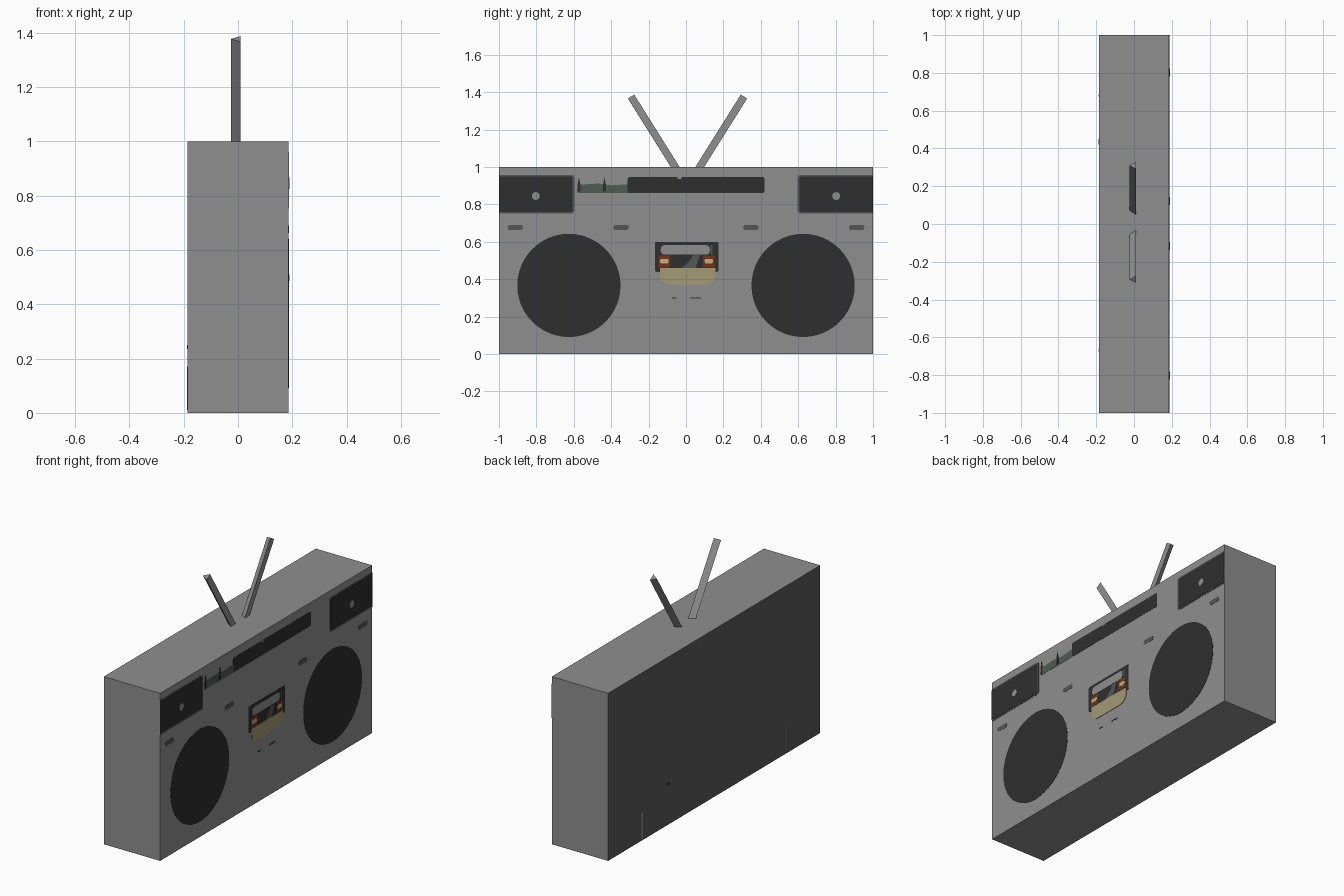
import bpy, bmesh, math
from mathutils import Vector

if "Cube" in bpy.data.objects:
    bpy.data.objects.remove(bpy.data.objects["Cube"])

HALF = 0.186      # half depth of the case
STEP = 0.0013     # thickness of one painted layer


def mat(name, r, g, b):
    m = bpy.data.materials.new(name)
    m.diffuse_color = (r, g, b, 1)
    m.use_nodes = True
    m.node_tree.nodes["Principled BSDF"].inputs["Base Color"].default_value = m.diffuse_color
    return m


BODY = mat("case grey", 0.27, 0.275, 0.27)
BLACK = mat("soft black", 0.028, 0.028, 0.028)
BACK = mat("back charcoal", 0.10, 0.105, 0.10)
MID = mat("trim grey", 0.09, 0.09, 0.09)
GREEN = mat("dial green grey", 0.085, 0.10, 0.09)
BROWN = mat("rust brown", 0.17, 0.035, 0.008)
CREAM = mat("cream", 0.60, 0.42, 0.22)
YELLOW = mat("pale yellow", 0.37, 0.32, 0.18)


def finish(name, bm, *mats):
    bmesh.ops.recalc_face_normals(bm, faces=bm.faces)
    me = bpy.data.meshes.new(name)
    bm.to_mesh(me)
    bm.free()
    for m in mats:
        me.materials.append(m)
    ob = bpy.data.objects.new(name, me)
    bpy.context.collection.objects.link(ob)
    return ob


def prism(name, ring, offset, *mats):
    """Extrude a closed ring of points along offset."""
    bm = bmesh.new()
    face = bm.faces.new([bm.verts.new(p) for p in ring])
    ext = bmesh.ops.extrude_face_region(bm, geom=[face], use_keep_orig=True)
    bmesh.ops.translate(bm, vec=offset,
                        verts=[v for v in ext["geom"] if isinstance(v, bmesh.types.BMVert)])
    return finish(name, bm, *mats)


def plate(name, outline, m, layer=1, side=1):
    """Thin painted plate on the speaker side (+1) or the back (-1)."""
    ring = [(side * HALF, y, z) for y, z in outline]
    return prism(name, ring, Vector((side * STEP * layer, 0, 0)), m)


def rect(y0, y1, z0, z1, radii=(0, 0, 0, 0)):
    """Rectangle with a radius per corner: low-left, low-right, top-right, top-left."""
    pts = []
    corners = ((y0, z0, 1, 1), (y1, z0, -1, 1), (y1, z1, -1, -1), (y0, z1, 1, -1))
    for i, ((y, z, sy, sz), r) in enumerate(zip(corners, radii)):
        if r == 0:
            pts.append((y, z))
            continue
        for k in range(6):
            a = math.pi + math.pi / 2 * (i + k / 5)
            pts.append((y + sy * r + r * math.cos(a), z + sz * r + r * math.sin(a)))
    return pts


def disc(y, z, r, n=48):
    return [(y + r * math.cos(2 * math.pi * i / n), z + r * math.sin(2 * math.pi * i / n))
            for i in range(n)]


# Case, with a darker back
case = prism("case", [(-HALF, -1, 0), (-HALF, 1, 0), (-HALF, 1, 1), (-HALF, -1, 1)],
             Vector((2 * HALF, 0, 0)), BODY, BACK)
for p in case.data.polygons:
    p.material_index = 1 if p.normal.x < -0.5 else 0

# Three-sided aerials leaning outwards
for label, s in (("left", -1), ("right", 1)):
    base, top = Vector((-0.002, 0.008 + s * 0.056, 0.985)), Vector((-0.002, 0.008 + s * 0.302, 1.377))
    axis = (top - base).normalized()
    across = axis.cross(Vector((1, 0, 0)))
    ring = []
    for deg in (60, 180, 300):
        a = math.radians(deg)
        ring.append(base + 0.023 * (Vector((math.cos(a), 0, 0)) + across * math.sin(a)))
    prism(label + "_aerial", ring, top - base, BODY)

# Parts repeated left and right: speakers, corner panels, knobs, slots
for label, s in (("left", -1), ("right", 1)):
    plate(label + "_speaker", disc(s * 0.626, 0.367, 0.276), BLACK)

    def span(a, b):
        return (a, b) if s > 0 else (-b, -a)

    def inner(r):
        return (r, 0, 0, r) if s > 0 else (0, r, r, 0)

    plate(label + "_panel_trim", rect(*span(0.597, 1.0), 0.752, 0.958, inner(0.016)), MID)
    plate(label + "_corner_panel", rect(*span(0.606, 1.0), 0.760, 0.950, inner(0.012)), BLACK, 2)
    plate(label + "_panel_knob", disc(s * 0.803, 0.845, 0.021, 20), BODY, 3)
    for k, c in enumerate((0.347, 0.913)):
        plate(f"{label}_slot_{k}", rect(*span(c - 0.041, c + 0.041), 0.663, 0.69, (0.012,) * 4), MID)

# Tuner strip with dial section and pointers
plate("tuner_strip", rect(-0.312, 0.42, 0.861, 0.947, (0, 0.012, 0.012, 0.012)), BLACK)
plate("tuner_dial", [(-0.58, 0.861), (-0.312, 0.861), (-0.312, 0.908), (-0.40, 0.902),
                     (-0.47, 0.912), (-0.58, 0.905)], GREEN)
for k, y in enumerate((-0.573, -0.437)):
    plate(f"dial_pointer_{k}", [(y - 0.009, 0.87), (y + 0.009, 0.87), (y + 0.008, 0.91),
                                (y, 0.945), (y - 0.006, 0.91)], BLACK, 2)
plate("tuner_notch", rect(-0.045, -0.025, 0.937, 0.947), BODY, 2)

# Cassette deck
plate("deck_frame", rect(-0.167, 0.175, 0.44, 0.60, (0.01,) * 4), BLACK)
plate("deck_window", rect(-0.135, 0.127, 0.532, 0.583, (0.02,) * 4), BODY, 2)
plate("deck_window_edge", rect(0.130, 0.143, 0.535, 0.583), GREEN, 2)
plate("deck_middle", [(-0.02, 0.46), (0.05, 0.46), (0.075, 0.53), (0.04, 0.53), (0.02, 0.50)], GREEN, 2)
for label, c in (("left", -0.116), ("right", 0.122)):
    plate(label + "_reel_label", rect(c - 0.030, c + 0.030, 0.463, 0.528), BROWN, 2)
    plate(label + "_reel_spot", rect(c - 0.022, c + 0.022, 0.485, 0.509, (0.008,) * 4), CREAM, 3)
plate("deck_lower_flap", rect(-0.14, 0.157, 0.37, 0.46, (0.055, 0.055, 0, 0)), YELLOW, 2)

# Small marks below the deck
plate("mark_short", rect(-0.076, -0.05, 0.296, 0.302), BLACK)
plate("mark_long", rect(0.025, 0.08, 0.296, 0.302), BLACK)

# Fine seams and a socket on the back
for k, y in enumerate((0.68, -0.67)):
    plate(f"back_seam_{k}", rect(y - 0.005, y + 0.005, 0.01, 0.17), BODY, 1, -1)
plate("back_socket", rect(0.42, 0.45, 0.235, 0.25), BLACK, 1, -1)
